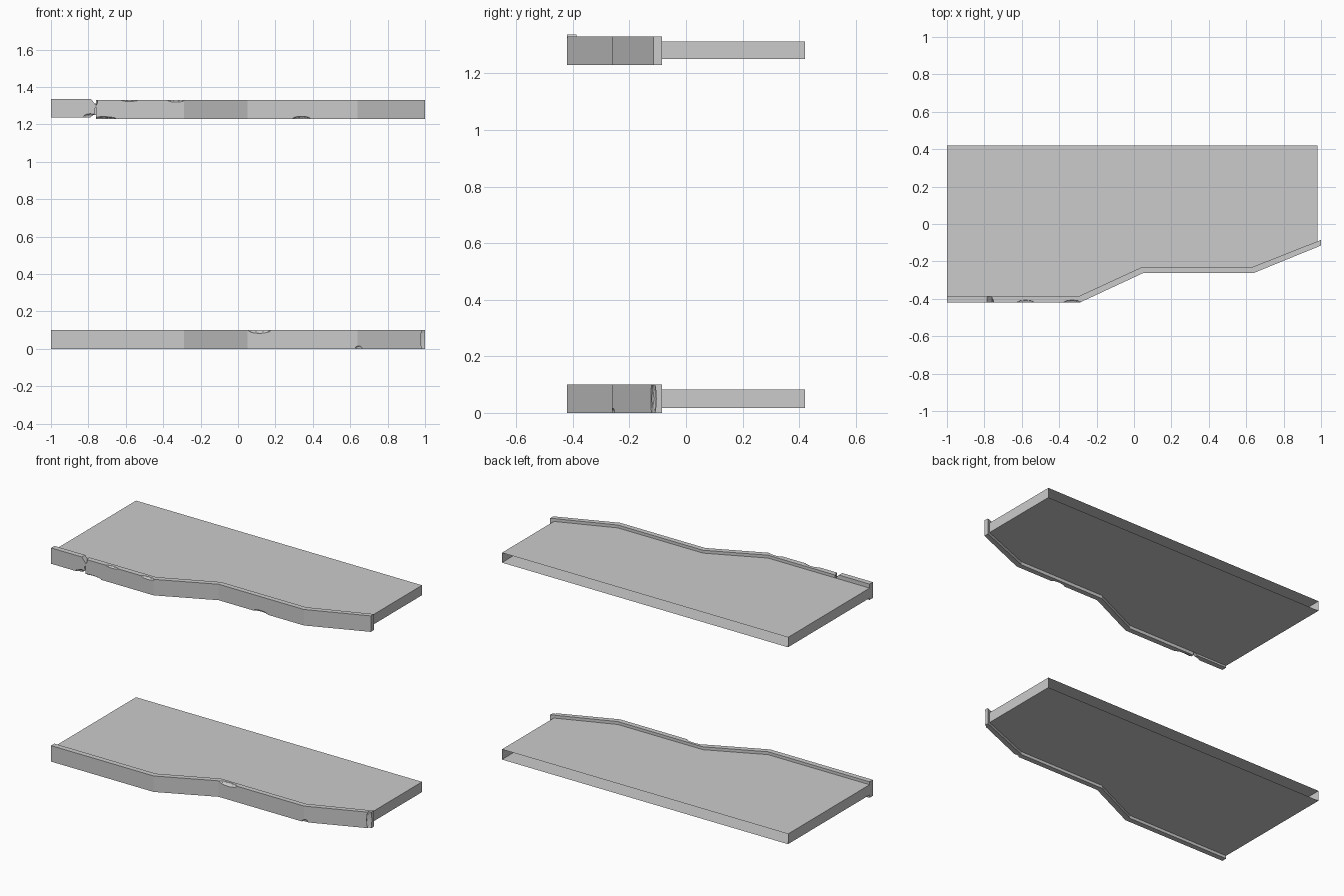
import bpy, bmesh

if "Cube" in bpy.data.objects:
    bpy.data.objects.remove(bpy.data.objects["Cube"])

# Shared plan outlines: outer face and inner face of the front trim
OUTER = [(-1, -0.42), (-0.29, -0.42), (0.05, -0.262), (0.64, -0.262), (1, -0.115)]
INNER = [(-1, -0.387), (-0.297, -0.387), (0.043, -0.23), (0.633, -0.23), (1, -0.085)]


def prism(name, pts, axis, lo, hi, open_edge=None):
    """Extrude a 2D outline along z or y; open_edge drops one side face."""
    put = (lambda a, b, h: (a, b, h)) if axis == 'z' else (lambda a, b, h: (a, h, b))
    bm = bmesh.new()
    low = [bm.verts.new(put(a, b, lo)) for a, b in pts]
    high = [bm.verts.new(put(a, b, hi)) for a, b in pts]
    n = len(pts)
    bm.faces.new(low[::-1])
    bm.faces.new(high)
    sides = [bm.faces.new((low[i], low[(i + 1) % n], high[(i + 1) % n], high[i])) for i in range(n)]
    bmesh.ops.recalc_face_normals(bm, faces=bm.faces)
    if open_edge is not None:
        bmesh.ops.delete(bm, geom=[sides[open_edge]], context='FACES_ONLY')
    mesh = bpy.data.meshes.new(name)
    bm.to_mesh(mesh)
    bm.free()
    obj = bpy.data.objects.new(name, mesh)
    bpy.context.collection.objects.link(obj)
    return obj


def chip(obj, centre, radii):
    """Knock a faceted chip out of an edge, then discard the cutter."""
    bpy.ops.mesh.primitive_ico_sphere_add(subdivisions=2, radius=1, location=centre)
    cutter = bpy.context.object
    cutter.name = "chip_cutter"
    cutter.scale = radii
    cutter.hide_render = True
    mod = obj.modifiers.new("chip", 'BOOLEAN')
    mod.operation = 'DIFFERENCE'
    mod.solver = 'EXACT'
    mod.object = cutter
    bpy.context.view_layer.objects.active = obj
    bpy.ops.object.modifier_apply(modifier=mod.name)
    bpy.data.objects.remove(cutter, do_unlink=True)


# Slabs: open along the back edge
slab = [(-1, 0.42)] + INNER[:-1] + [(0.98, -0.093), (0.98, 0.42)]
prism("lower_slab", slab, 'z', 0.018, 0.082, open_edge=len(slab) - 1)
prism("upper_slab", slab, 'z', 1.25, 1.312, open_edge=len(slab) - 1)

# Lower trim, full length
lower = prism("lower_trim", OUTER + INNER[::-1], 'z', 0, 0.1)
chip(lower, (0.115, -0.264, 0.102), (0.065, 0.02, 0.02))
chip(lower, (0.65, -0.262, 0), (0.025, 0.012, 0.018))
chip(lower, (1.0, -0.117, 0.05), (0.03, 0.012, 0.07))

# Upper trim, starting after the break
upper = prism("upper_trim", [(-0.76, -0.42)] + OUTER[1:] + INNER[:0:-1] + [(-0.76, -0.387)],
              'z', 1.23, 1.33)
chip(upper, (-0.72, -0.422, 1.23), (0.07, 0.02, 0.012))
chip(upper, (-0.58, -0.422, 1.332), (0.05, 0.016, 0.01))
chip(upper, (-0.33, -0.422, 1.332), (0.05, 0.016, 0.014))
chip(upper, (0.34, -0.264, 1.23), (0.05, 0.016, 0.014))
chip(upper, (-0.762, -0.422, 1.328), (0.012, 0.025, 0.03))

# Broken-off piece of upper trim, shifted slightly upward
piece = [(-1, 1.238), (-0.79, 1.238), (-0.765, 1.256), (-0.768, 1.28),
         (-0.757, 1.3), (-0.787, 1.337), (-1, 1.337)]
broken = prism("broken_trim_piece", piece, 'y', -0.42, -0.387)
chip(broken, (-0.79, -0.422, 1.238), (0.04, 0.016, 0.02))
